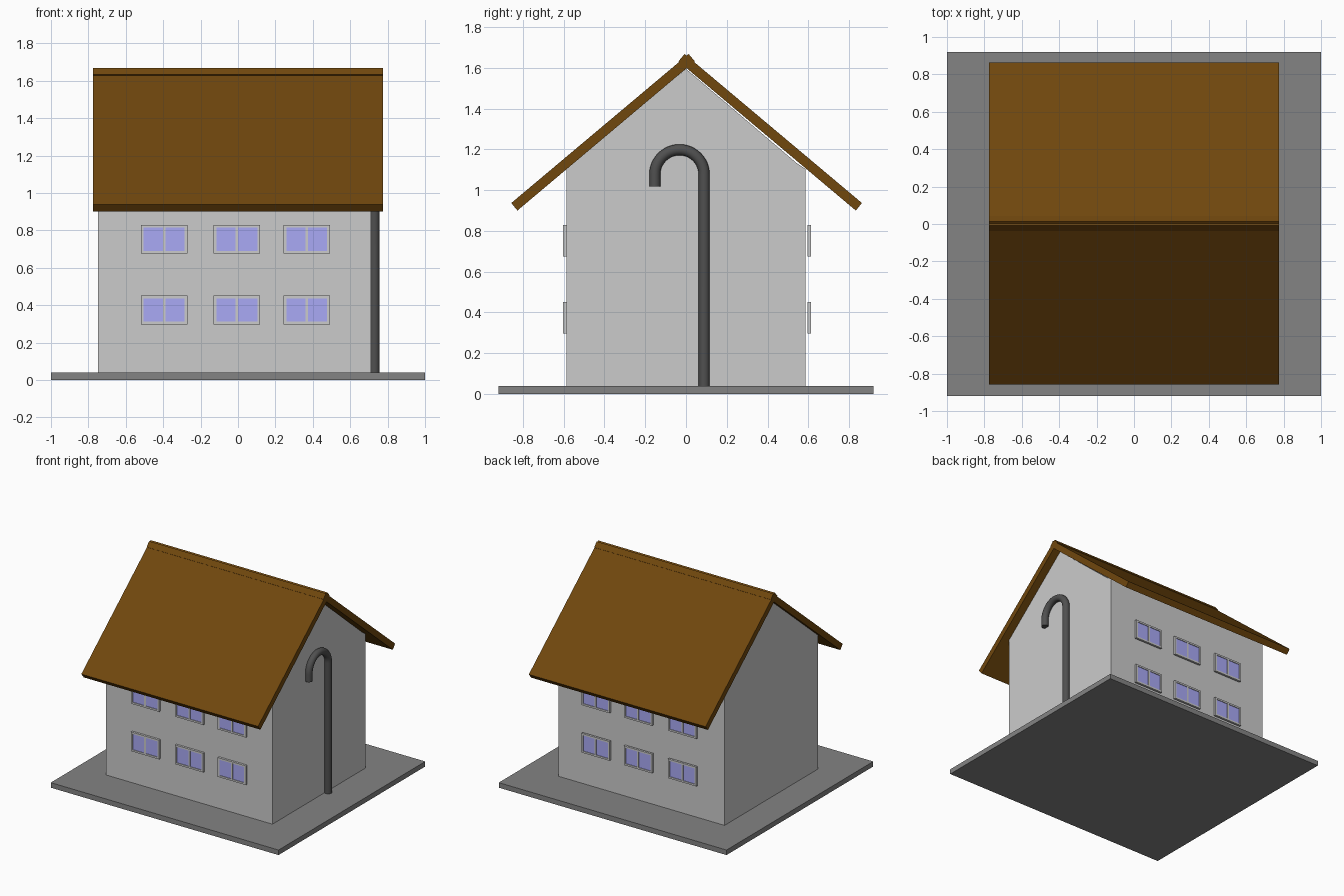
import bpy, bmesh, math
from mathutils import Matrix

if "Cube" in bpy.data.objects:
    bpy.data.objects.remove(bpy.data.objects["Cube"])


def material(name, rgb):
    m = bpy.data.materials.new(name)
    m.diffuse_color = (*rgb, 1)
    m.use_nodes = True
    m.node_tree.nodes["Principled BSDF"].inputs["Base Color"].default_value = m.diffuse_color
    return m


def finish(name, bm, mat=None):
    bmesh.ops.recalc_face_normals(bm, faces=bm.faces)
    me = bpy.data.meshes.new(name)
    bm.to_mesh(me)
    bm.free()
    ob = bpy.data.objects.new(name, me)
    bpy.context.collection.objects.link(ob)
    if mat:
        me.materials.append(mat)
    return ob


def boxes(name, specs, mat=None):
    """Boxes given as (x0, x1, y0, y1, z0, z1)."""
    bm = bmesh.new()
    for x0, x1, y0, y1, z0, z1 in specs:
        m = (Matrix.Translation(((x0 + x1) / 2, (y0 + y1) / 2, (z0 + z1) / 2))
             @ Matrix.Diagonal((x1 - x0, abs(y1 - y0), z1 - z0, 1)))
        bmesh.ops.create_cube(bm, size=1, matrix=m)
    return finish(name, bm, mat)


def prism(name, profile, x0, x1, mat=None):
    """Extrude a (y, z) profile along x."""
    bm = bmesh.new()
    face = bm.faces.new([bm.verts.new((x0, y, z)) for y, z in profile])
    out = bmesh.ops.extrude_face_region(bm, geom=[face])
    moved = [v for v in out['geom'] if isinstance(v, bmesh.types.BMVert)]
    bmesh.ops.translate(bm, verts=moved, vec=(x1 - x0, 0, 0))
    return finish(name, bm, mat)


brown = material("roof_brown", (0.162, 0.063, 0.004))
glass = material("window_glass", (0.40, 0.40, 0.92))
dark = material("pipe_grey", (0.08, 0.08, 0.08))
slate = material("base_grey", (0.23, 0.23, 0.23))
pale = material("frame_white", (1.0, 1.0, 1.0))

# Ground slab and gabled house body
boxes("base_slab", [(-1, 1, -0.92, 0.92, 0, 0.04)], slate)
prism("house_body", [(-0.585, 0.03), (0.585, 0.03), (0.585, 1.105), (0.54, 1.135),
                     (0, 1.595), (-0.585, 1.112)], -0.748, 0.712)

# Two roof slabs crossing at the ridge
slab = [(-0.010, 1.668), (0.86, 0.937), (0.83, 0.90), (-0.040, 1.632)]
for name, s in (("roof_back", 1), ("roof_front", -1)):
    prism(name, [(s * y + 0.003, z) for y, z in slab], -0.776, 0.776, brown)

# Windows: three columns, two rows, mirrored to the back wall
w, h, b = 0.247, 0.153, 0.014
for side, outer, inner in (("front", -0.603, -0.586), ("back", 0.612, 0.595)):
    glass_y = outer + (inner - outer) * 0.3
    for col, x in enumerate((-0.518, -0.130, 0.244)):
        for row, z in enumerate((0.298, 0.675)):
            tag = f"{side}_{row}_{col}"
            mid = x + w / 2
            boxes("window_frame_" + tag, [
                (x, x + b, outer, inner, z, z + h),
                (x + w - b, x + w, outer, inner, z, z + h),
                (mid - b / 2, mid + b / 2, outer, inner, z + b, z + h - b),
                (x + b, x + w - b, outer, inner, z, z + b),
                (x + b, x + w - b, outer, inner, z + h - b, z + h)], pale)
            boxes("window_pane_" + tag, [
                (x + b, mid - b / 2, glass_y, inner, z + b, z + h - b),
                (mid + b / 2, x + w - b, glass_y, inner, z + b, z + h - b)], glass)

# Hooked vent pipe swept along a path on the right gable
R, cy, cz, px = 0.121, -0.032, 1.077, 0.73
path = [(cy + R, 0.03)]
path += [(cy + R * math.cos(i * math.pi / 24), cz + R * math.sin(i * math.pi / 24))
         for i in range(25)]
path.append((cy - R, 1.018))
cu = bpy.data.curves.new("vent_pipe", 'CURVE')
cu.dimensions = '3D'
cu.bevel_depth = 0.027
cu.bevel_resolution = 6
cu.use_fill_caps = True
sp = cu.splines.new('POLY')
sp.points.add(len(path) - 1)
for p, (y, z) in zip(sp.points, path):
    p.co = (px, y, z, 1)
pipe = bpy.data.objects.new("vent_pipe", cu)
bpy.context.collection.objects.link(pipe)
cu.materials.append(dark)
bpy.context.view_layer.objects.active = pipe
pipe.select_set(True)
bpy.ops.object.convert(target='MESH')
bpy.ops.object.shade_smooth_by_angle(angle=math.radians(40))
